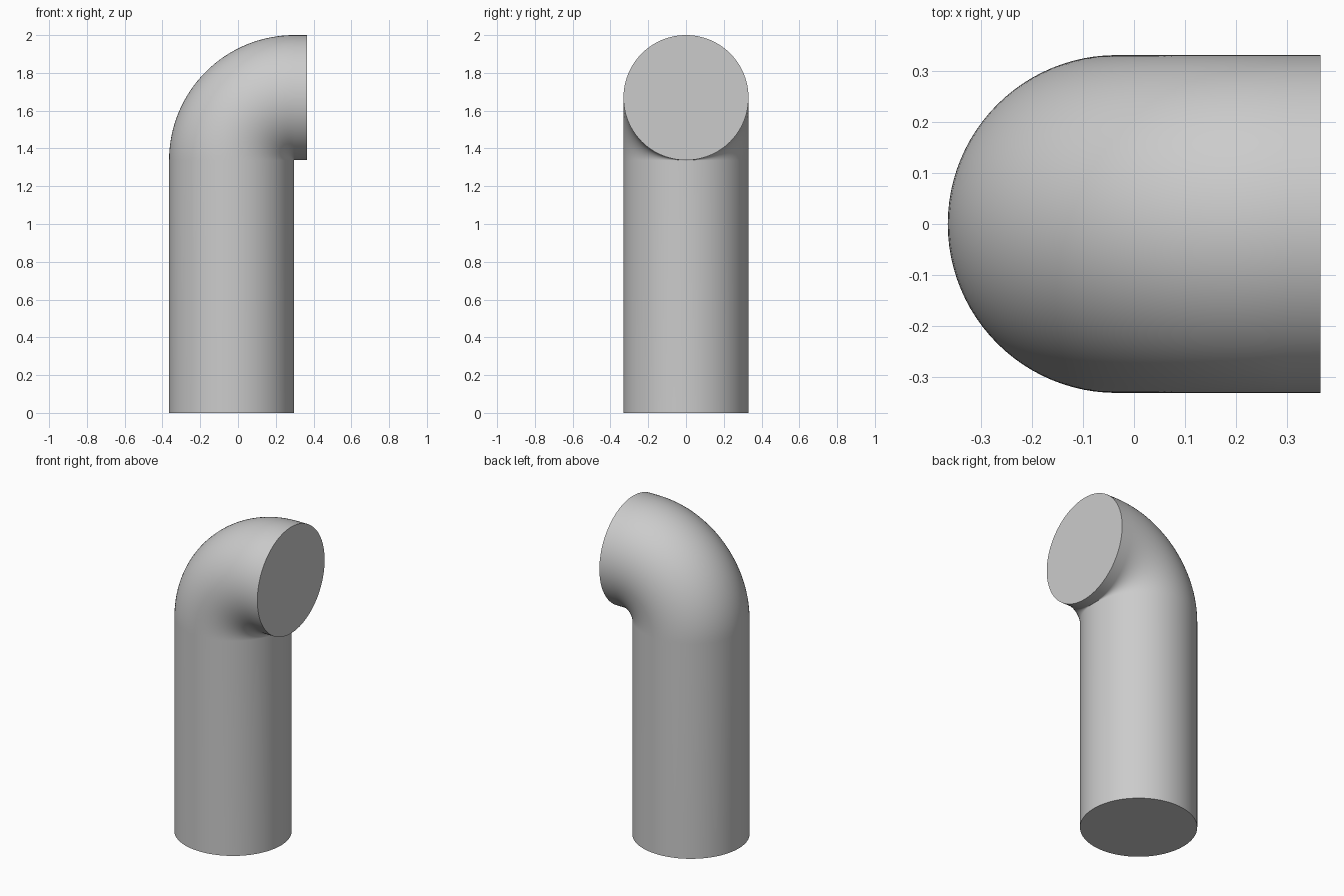
import bpy, bmesh
from math import pi, sin, cos
from mathutils import Vector

if "Cube" in bpy.data.objects:
    bpy.data.objects.remove(bpy.data.objects["Cube"], do_unlink=True)

RADIUS, BEND = 0.331, 0.332       # pipe radius, centreline bend radius
PIVOT = Vector((0.298, 0, 1.337))  # centre of the bend
SIDES, STEPS = 96, 32

grey = bpy.data.materials.new("plain grey")
grey.use_nodes = True
colour = (0.6, 0.6, 0.6, 1)
grey.diffuse_color = colour
grey.node_tree.nodes["Principled BSDF"].inputs["Base Color"].default_value = colour

bm = bmesh.new()


def ring(angle, shift=Vector()):
    """Circular section of the pipe at an angle round the bend."""
    out = Vector((-cos(angle), 0, sin(angle)))
    side = Vector((0, 1, 0))
    centre = PIVOT + out * BEND + shift
    turns = [2 * pi * i / SIDES for i in range(SIDES)]
    return [bm.verts.new(centre + (out * cos(t) + side * sin(t)) * RADIUS) for t in turns]


# Upright stem, quarter bend, short outlet
rings = [ring(0, Vector((0, 0, -PIVOT.z)))]
rings += [ring(pi / 2 * i / STEPS) for i in range(STEPS + 1)]
rings.append(ring(pi / 2, Vector((0.365 - PIVOT.x, 0, 0))))

for a, b in zip(rings, rings[1:]):
    for i in range(SIDES):
        j = (i + 1) % SIDES
        bm.faces.new((a[i], a[j], b[j], b[i]))

# Flat end caps
bm.faces.new(rings[0])
bm.faces.new(rings[-1])
bmesh.ops.recalc_face_normals(bm, faces=bm.faces)

mesh = bpy.data.meshes.new("elbow_pipe")
bm.to_mesh(mesh)
bm.free()
mesh.materials.append(grey)
pipe = bpy.data.objects.new("elbow_pipe", mesh)
bpy.context.collection.objects.link(pipe)

# Smooth walls, sharp rims
bpy.ops.object.select_all(action="DESELECT")
pipe.select_set(True)
bpy.context.view_layer.objects.active = pipe
bpy.ops.object.shade_smooth_by_angle(angle=pi / 6)
